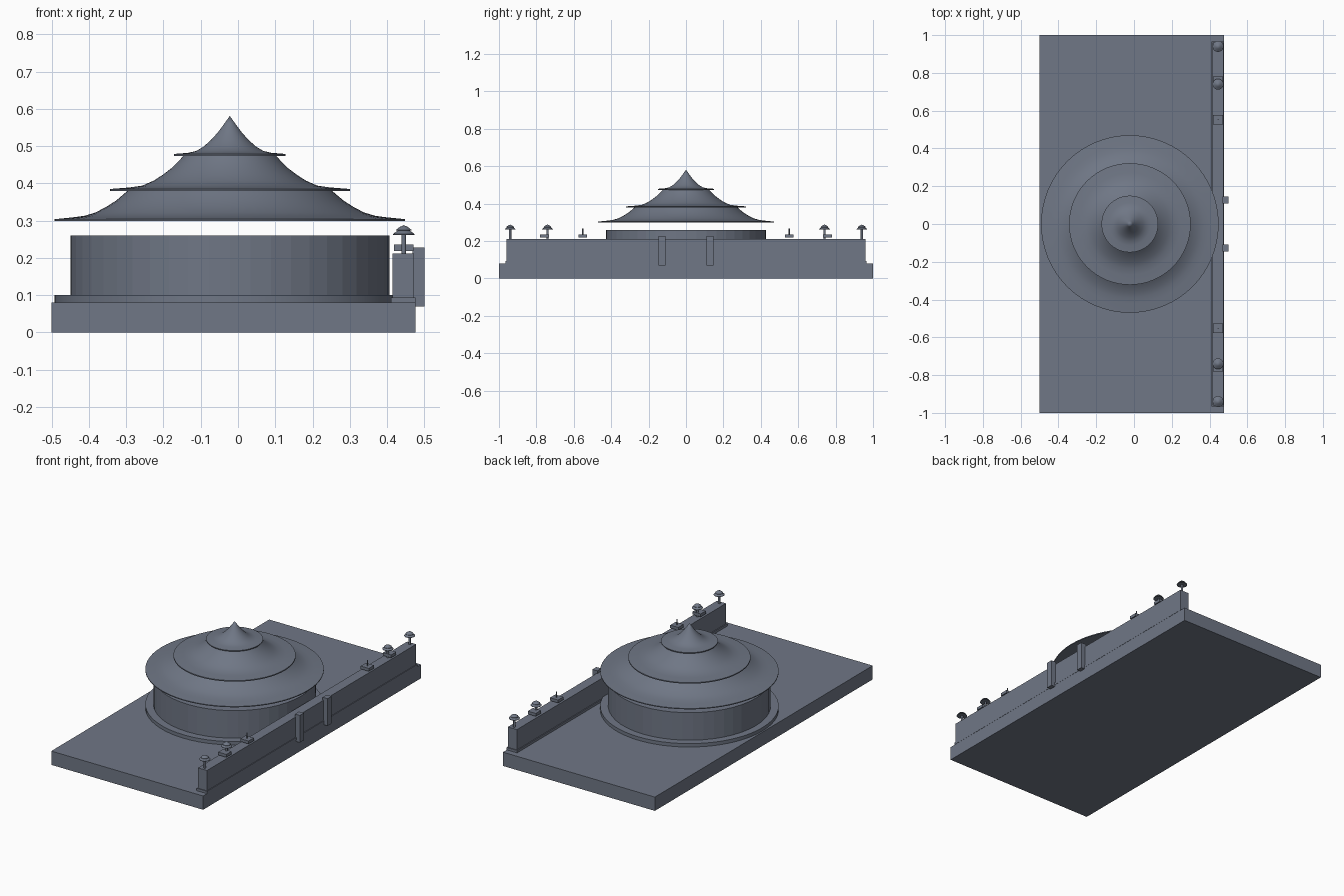
import bpy, bmesh, math

if "Cube" in bpy.data.objects:
    bpy.data.objects.remove(bpy.data.objects["Cube"])

slate = bpy.data.materials.new("slate_grey")
slate.diffuse_color = (0.160, 0.184, 0.236, 1)
slate.use_nodes = True
slate.node_tree.nodes["Principled BSDF"].inputs["Base Color"].default_value = slate.diffuse_color

CX = -0.022   # axis of the round hall
WX = 0.445    # centre line of the wall


def finish(bm, name, smooth=False):
    bmesh.ops.recalc_face_normals(bm, faces=bm.faces)
    me = bpy.data.meshes.new(name)
    bm.to_mesh(me)
    bm.free()
    me.materials.append(slate)
    ob = bpy.data.objects.new(name, me)
    bpy.context.collection.objects.link(ob)
    if smooth:
        bpy.ops.object.select_all(action='DESELECT')
        ob.select_set(True)
        bpy.context.view_layer.objects.active = ob
        bpy.ops.object.shade_smooth_by_angle(angle=math.radians(35))
    return ob


def box(name, x0, x1, y0, y1, z0, z1):
    bm = bmesh.new()
    bmesh.ops.create_cube(bm, size=1)
    for v in bm.verts:
        v.co.x = x0 + (v.co.x + 0.5) * (x1 - x0)
        v.co.y = y0 + (v.co.y + 0.5) * (y1 - y0)
        v.co.z = z0 + (v.co.z + 0.5) * (z1 - z0)
    return finish(bm, name)


def lathe(name, profile, x, y, seg, smooth=True):
    """Closed solid of revolution from (radius, height) points, bottom to top."""
    bm = bmesh.new()
    rings = []
    for r, z in profile:
        if r == 0:
            rings.append([bm.verts.new((x, y, z))])
        else:
            rings.append([bm.verts.new((x + r * math.cos(2 * math.pi * i / seg),
                                        y + r * math.sin(2 * math.pi * i / seg), z))
                          for i in range(seg)])
    for a, b in zip(rings, rings[1:]):
        for i in range(seg):
            j = (i + 1) % seg
            if len(b) == 1:
                bm.faces.new((a[i], a[j], b[0]))
            else:
                bm.faces.new((a[i], a[j], b[j], b[i]))
    bm.faces.new(rings[0][::-1])
    if len(rings[-1]) > 1:
        bm.faces.new(rings[-1])
    return finish(bm, name, smooth)


# Ground slab
box("base_slab", -0.5, 0.476, -1, 1, 0, 0.08)

# Round hall
lathe("hall_plinth", [(0.47, 0.08), (0.47, 0.10)], CX, 0, 64)
lathe("hall_drum", [(0.428, 0.10), (0.428, 0.26)], CX, 0, 48, smooth=False)

# Three flared roof tiers, each with a thin eave
lathe("lower_roof", [(0.47, 0.299), (0.47, 0.304), (0.42, 0.309), (0.39, 0.313),
                     (0.36, 0.322), (0.33, 0.338), (0.305, 0.354),
                     (0.285, 0.371), (0.272, 0.382)], CX, 0, 64)
lathe("middle_roof", [(0.322, 0.379), (0.322, 0.385), (0.27, 0.389), (0.235, 0.394),
                      (0.205, 0.407), (0.18, 0.423), (0.155, 0.442),
                      (0.137, 0.460), (0.122, 0.477)], CX, 0, 64)
lathe("upper_roof", [(0.15, 0.474), (0.15, 0.479), (0.112, 0.482), (0.09, 0.487),
                     (0.07, 0.499), (0.05, 0.517), (0.032, 0.537),
                     (0.015, 0.560), (0, 0.581)], CX, 0, 64)

# Boundary wall with a footing
box("wall_footing", 0.410, 0.477, -0.965, 0.965, 0.08, 0.094)
box("wall", 0.415, 0.473, -0.96, 0.96, 0.08, 0.212)


def parasol(name, y, z0):
    """Small post carrying a two-tier round cap."""
    lathe(name + "_post", [(0.006, z0), (0.006, 0.268)], WX, y, 12)
    lathe(name + "_lower_cap", [(0.029, 0.262), (0.029, 0.264), (0.021, 0.270),
                                (0.010, 0.277)], WX, y, 20)
    lathe(name + "_upper_cap", [(0.021, 0.273), (0.021, 0.275), (0.011, 0.283),
                                (0, 0.288)], WX, y, 20)


# Gate pillars and wall ornaments, mirrored front to back
for side, s in (("front", -1), ("back", 1)):
    def ybox(name, x0, x1, a, b, z0, z1):
        box(name, x0, x1, min(s * a, s * b), max(s * a, s * b), z0, z1)

    ybox(side + "_gate_pillar", 0.468, 0.5, 0.109, 0.146, 0.07, 0.228)
    parasol(side + "_end_parasol", s * 0.94, 0.21)
    parasol(side + "_inner_parasol", s * 0.74, 0.21)
    ybox(side + "_inner_pedestal", 0.419, 0.471, 0.733, 0.78, 0.219, 0.236)
    ybox(side + "_pin_pedestal", 0.419, 0.471, 0.528, 0.576, 0.219, 0.236)
    lathe(side + "_pin", [(0.003, 0.236), (0.003, 0.268)], WX, s * 0.552, 8)
